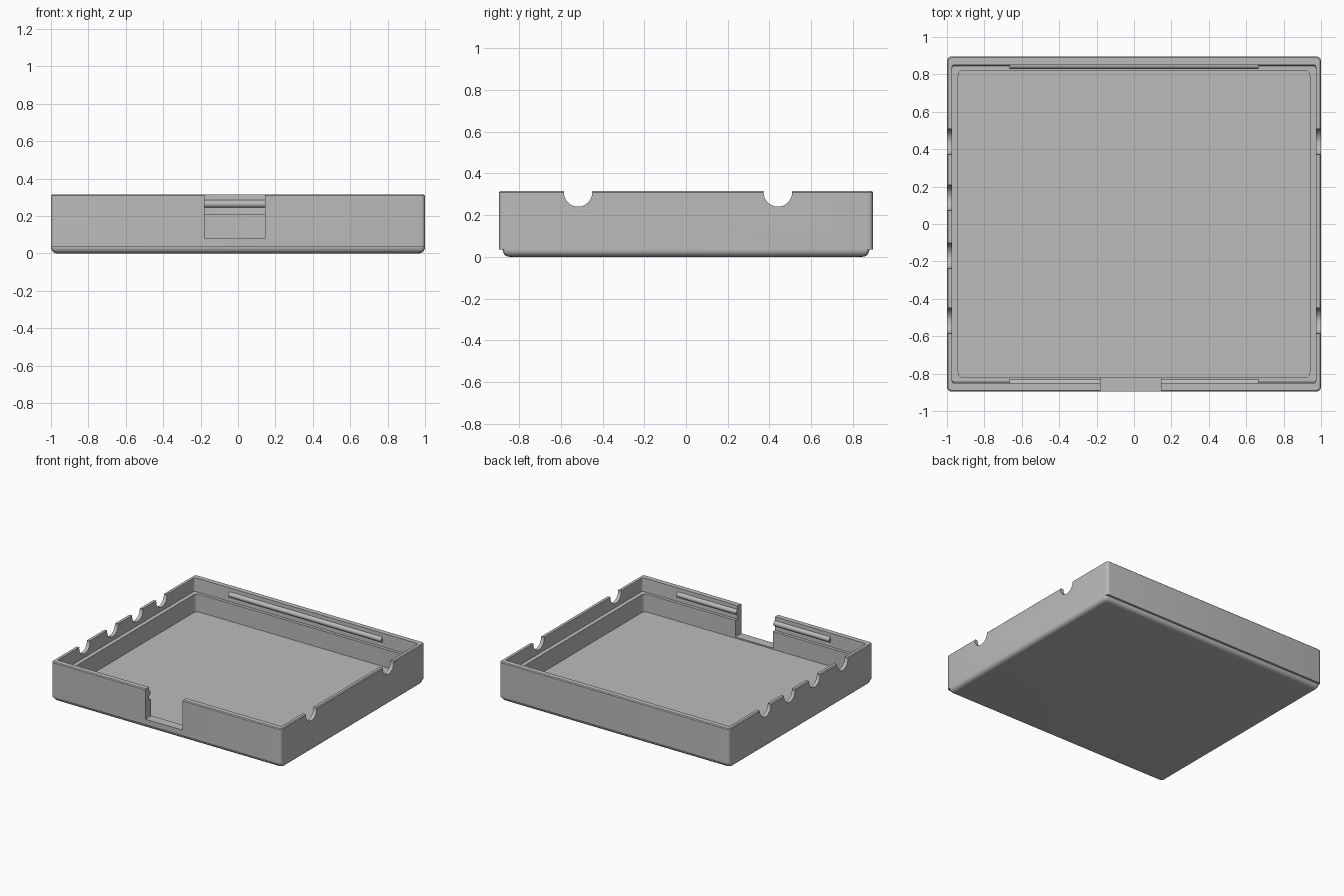
import bpy, bmesh, math
from mathutils import Matrix, Vector

if "Cube" in bpy.data.objects:
    bpy.data.objects.remove(bpy.data.objects["Cube"], do_unlink=True)

GREY = (0.5, 0.5, 0.5, 1)
mat = bpy.data.materials.new("plain grey")
mat.use_nodes = True
mat.diffuse_color = GREY
mat.node_tree.nodes["Principled BSDF"].inputs["Base Color"].default_value = GREY


def make(name, bm):
    bmesh.ops.recalc_face_normals(bm, faces=bm.faces)
    mesh = bpy.data.meshes.new(name)
    bm.to_mesh(mesh)
    bm.free()
    mesh.materials.append(mat)
    ob = bpy.data.objects.new(name, mesh)
    bpy.context.collection.objects.link(ob)
    return ob


def activate(ob):
    bpy.ops.object.select_all(action="DESELECT")
    ob.select_set(True)
    bpy.context.view_layer.objects.active = ob


def smooth(ob):
    activate(ob)
    bpy.ops.object.shade_smooth_by_angle(angle=math.radians(35))


def ring(bm, hx, hy, r, z, seg=5):
    """Rounded rectangle of vertices."""
    verts = []
    for q, (sx, sy) in enumerate([(1, 1), (-1, 1), (-1, -1), (1, -1)]):
        for i in range(seg + 1):
            a = math.pi / 2 * (q + i / seg)
            verts.append(bm.verts.new((sx * (hx - r) + r * math.cos(a),
                                       sy * (hy - r) + r * math.sin(a), z)))
    return verts


def x_rod(bm, x0, x1, y, z, r, seg=32):
    """Closed cylinder along x."""
    m = Matrix.Translation(((x0 + x1) / 2, y, z)) @ Matrix.Rotation(math.pi / 2, 4, "Y")
    bmesh.ops.create_cone(bm, cap_ends=True, segments=seg, radius1=r, radius2=r,
                          depth=x1 - x0, matrix=m)


def box(bm, lo, hi):
    lo, hi = Vector(lo), Vector(hi)
    m = Matrix.Translation((lo + hi) / 2) @ Matrix.Diagonal((*(hi - lo), 1))
    bmesh.ops.create_cube(bm, size=1, matrix=m)


# Tray: rounded foot, outer wall, rim, ledge and floor lofted as one shell
R = 0.032
sections = []
for i in range(6):
    a = math.pi / 2 * i / 5
    inset = R * (1 - math.sin(a))
    sections.append((1 - inset, 0.878 - inset, 0.022, R * (1 - math.cos(a))))
sections += [
    (1, 0.878, 0.022, 0.036), (1, 0.895, 0.022, 0.036),
    (1, 0.895, 0.022, 0.309), (0.994, 0.889, 0.018, 0.315),
    (0.972, 0.85, 0.01, 0.315), (0.972, 0.846, 0.01, 0.21),
    (0.94, 0.822, 0.03, 0.21), (0.94, 0.822, 0.03, 0.07),
]
bm = bmesh.new()
rings = [ring(bm, *s) for s in sections]
for a, b in zip(rings, rings[1:]):
    for i in range(len(a)):
        j = (i + 1) % len(a)
        bm.faces.new((a[i], a[j], b[j], b[i]))
bm.faces.new(rings[0])
bm.faces.new(rings[-1])
tray = make("tray", bm)

# Openings: front gap and round cable notches in the side walls
GAP = (-0.18, 0.145)
bm = bmesh.new()
box(bm, (GAP[0], -1, 0.08), (GAP[1], -0.75, 0.5))
for side, places in ((-1, (0.44, 0.14, -0.17, -0.517)), (1, (0.44, -0.517))):
    for y in places:
        x_rod(bm, side - 0.1, side + 0.1, y, 0.308, 0.068)
cutter = make("opening_cutter", bm)
cutter.hide_render = True
mod = tray.modifiers.new("openings", "BOOLEAN")
mod.operation, mod.solver, mod.object = "DIFFERENCE", "EXACT", cutter
activate(tray)
bpy.ops.object.modifier_apply(modifier=mod.name)
bpy.data.objects.remove(cutter, do_unlink=True)
smooth(tray)

# Snap ridges along the inside of the front and back walls
END = 0.665
for name, x0, x1, y in (("back_ridge", -END, END, 0.85),
                        ("front_ridge_right", -END, GAP[0], -0.85),
                        ("front_ridge_left", GAP[1], END, -0.85)):
    bm = bmesh.new()
    x_rod(bm, x0, x1, y, 0.265, 0.021, 20)
    smooth(make(name, bm))
